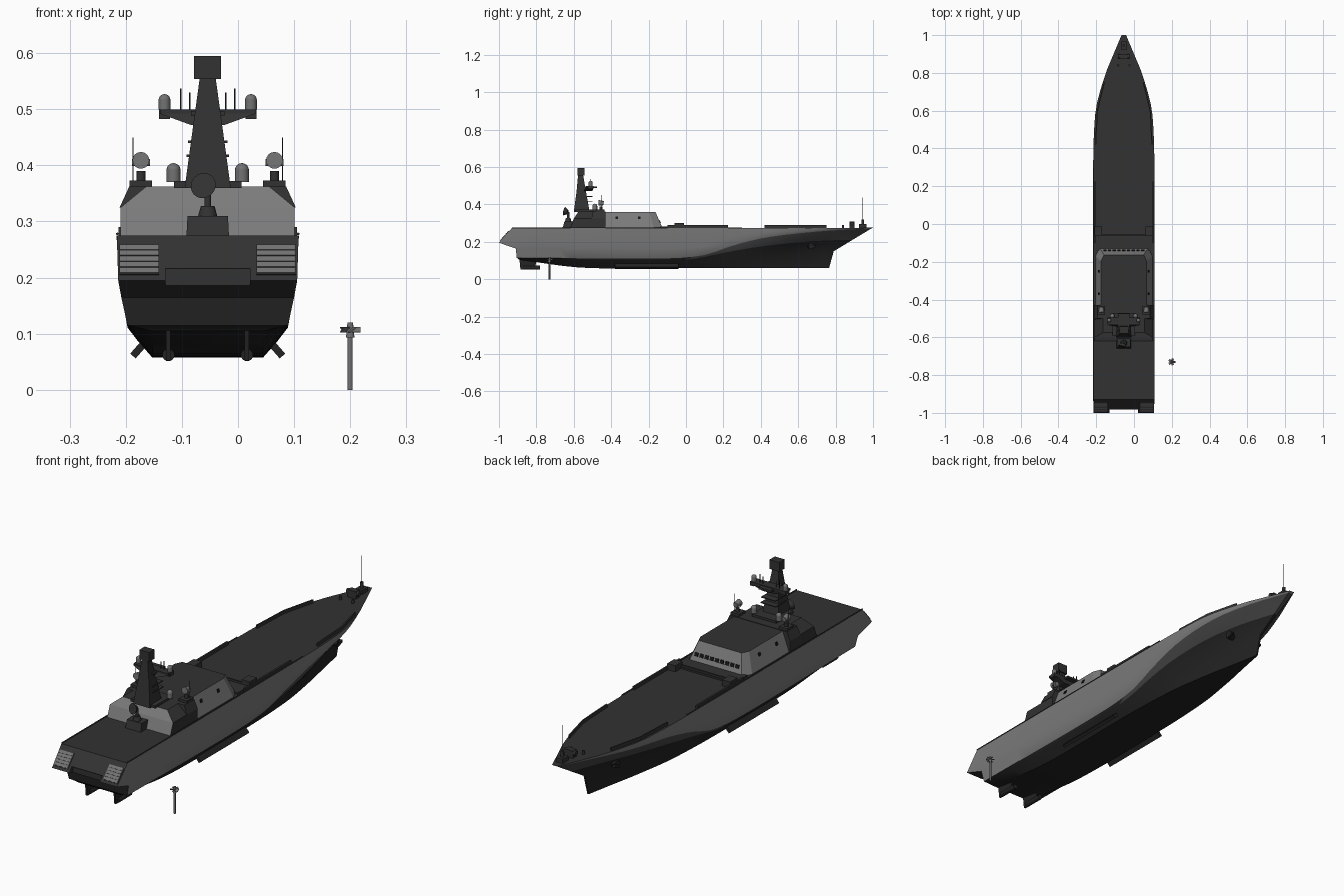
import bpy, bmesh, math
from mathutils import Vector, Matrix

if "Cube" in bpy.data.objects:
    bpy.data.objects.remove(bpy.data.objects["Cube"])

CX = -0.054
SMOOTH = []


def mat(name, v):
    m = bpy.data.materials.new(name)
    m.diffuse_color = (v, v, v, 1)
    m.use_nodes = True
    m.node_tree.nodes["Principled BSDF"].inputs["Base Color"].default_value = m.diffuse_color
    return m


LIGHT, DECK = mat("hull_grey", 0.2), mat("deck_dark", 0.032)
MID, BLACK = mat("shadow_grey", 0.06), mat("underwater_black", 0.017)
FIT, GLASS = mat("fitting_grey", 0.17), mat("glass_black", 0.008)


def finish(name, bm, mats, rule=None, smooth=False):
    bmesh.ops.recalc_face_normals(bm, faces=bm.faces)
    if rule:
        for f in bm.faces:
            f.material_index = rule(f)
    me = bpy.data.meshes.new(name)
    bm.to_mesh(me)
    bm.free()
    for m in mats:
        me.materials.append(m)
    ob = bpy.data.objects.new(name, me)
    bpy.context.collection.objects.link(ob)
    if smooth:
        SMOOTH.append(ob)
    return ob


def loft(name, rings, mats, rule=None):
    bm = bmesh.new()
    vs = [[bm.verts.new((CX + p[0], p[1], p[2])) for p in r] for r in rings]
    n = len(vs[0])
    for a, b in zip(vs, vs[1:]):
        for i in range(n):
            bm.faces.new((a[i], a[(i + 1) % n], b[(i + 1) % n], b[i]))
    bm.faces.new(vs[0])
    bm.faces.new(vs[-1])
    return finish(name, bm, mats, rule)


def rect(x0, x1, y0, y1, z):
    return [(x0, y0, z), (x1, y0, z), (x1, y1, z), (x0, y1, z)]


def box(name, x0, x1, y0, y1, z0, z1, m):
    return loft(name, [rect(x0, x1, y0, y1, z0), rect(x0, x1, y0, y1, z1)], [m])


def slab(name, c, size, rot, m):
    bm = bmesh.new()
    bmesh.ops.create_cube(bm, size=1, matrix=Matrix.Translation((CX + c[0], c[1], c[2]))
                          @ rot @ Matrix.Diagonal((*size, 1)))
    return finish(name, bm, [m])


def rod(name, a, b, r, m, r2=None, seg=16):
    a, b = Vector(a), Vector(b)
    d = b - a
    mx = Matrix.Translation((a + b) / 2 + Vector((CX, 0, 0))) @ d.to_track_quat('Z', 'Y').to_matrix().to_4x4()
    bm = bmesh.new()
    bmesh.ops.create_cone(bm, cap_ends=True, segments=seg, radius1=r,
                          radius2=r if r2 is None else r2, depth=d.length, matrix=mx)
    return finish(name, bm, [m], smooth=True)


def dome(name, x, y, z0, r, h, m):
    # cylinder topped with a hemisphere
    rod(name + "_base", (x, y, z0), (x, y, z0 + h - r), r, m)
    bm = bmesh.new()
    bmesh.ops.create_uvsphere(bm, u_segments=16, v_segments=10, radius=r,
                              matrix=Matrix.Translation((CX + x, y, z0 + h - r)))
    finish(name, bm, [m], smooth=True)


def curve(keys, y):
    # smooth interpolation of (y, half_width, z) keys
    n = len(keys)
    k = max(0, min(n - 2, sum(q[0] <= y for q in keys) - 1))
    def tan(i, c):
        a, b = keys[max(i - 1, 0)], keys[min(i + 1, n - 1)]
        return (b[c] - a[c]) / (b[0] - a[0])
    p, q = keys[k], keys[k + 1]
    h = q[0] - p[0]
    t = (y - p[0]) / h
    return [(2*t**3 - 3*t*t + 1) * p[c] + (t**3 - 2*t*t + t) * h * tan(k, c)
            + (3*t*t - 2*t**3) * q[c] + (t**3 - t*t) * h * tan(k + 1, c) for c in (1, 2)]


# hull: lengthwise lines from deck edge to bilge
deck_k = [(-.93, .162, .275), (.3, .162, .275), (.5, .157, .275), (.63, .144, .275),
          (.8, .095, .275), (.9, .054, .275), (1, .012, .276)]
knuckle_k = [(-.905, .143, .115), (-.1, .143, .112), (.1, .145, .13), (.25, .15, .18),
             (.42, .153, .222), (.63, .136, .248), (.8, .088, .262), (.99, .010, .271)]
flare_k = [(-.9, .128, .112), (-.5, .125, .09), (0, .123, .09), (.25, .115, .11),
           (.45, .085, .135), (.65, .042, .15), (.79, .004, .15)]
bilge_k = [(-.895, .1, .105), (-.55, .098, .062), (0, .098, .06), (.3, .085, .06),
           (.5, .055, .06), (.65, .025, .06), (.765, .003, .06)]
N = 32


def line(keys):
    out = []
    for i in range(N + 1):
        y = keys[0][0] + i / N * (keys[-1][0] - keys[0][0])
        w, z = curve(keys, y)
        out.append(Vector((max(w, .002), y, z)))
    return out


def between(a, b, f, bump=0.0):
    return [p.lerp(q, f) + Vector((bump * (1 - i / N), 0, 0)) for i, (p, q) in enumerate(zip(a, b))]


deck, knuckle, flare, bilge = map(line, (deck_k, knuckle_k, flare_k, bilge_k))
wall, shelf = between(deck, knuckle, .5, .007), between(deck, knuckle, .69, .005)
wall[0].y, shelf[0].y = -1.0, -.91
rows = [deck, wall, shelf, knuckle, between(knuckle, flare, .5), flare, bilge]
bm = bmesh.new()
V = {s: [[bm.verts.new((CX + s * p.x, p.y, p.z)) for p in r] for r in rows] for s in (-1, 1)}
BAND = [0, 0, 0, 2, 3, 3]


def quad(vs, mi):
    bm.faces.new(vs).material_index = mi


for i in range(N):
    for s in (-1, 1):
        for r in range(6):
            a, b = V[s][r], V[s][r + 1]
            mi = 3 if BAND[r] == 2 and a[i].co.y < 0 else BAND[r]
            quad((a[i], a[i + 1], b[i + 1], b[i]), mi)
    for r, mi in ((0, 1), (6, 3)):
        a, b = V[-1][r], V[1][r]
        quad((a[i], a[i + 1], b[i + 1], b[i]), mi)
for r in range(6):
    for e, mi in ((0, 1 if r < 2 else 3), (N, BAND[r])):
        quad((V[-1][r][e], V[1][r][e], V[1][r + 1][e], V[-1][r + 1][e]), mi)
hull = finish("hull", bm, [LIGHT, DECK, MID, BLACK], smooth=True)

# notch in the middle of the stern
cutter = box("stern_notch_cutter", -.075, .075, -1.05, -.972, .15, .216, DECK)
cutter.hide_render = True
cutter.hide_viewport = True
mod = hull.modifiers.new("stern_notch", 'BOOLEAN')
mod.object, mod.operation, mod.solver = cutter, 'DIFFERENCE', 'EXACT'

# deckhouses: light walls, dark roofs
def house_ring(w, ya, ys, yf, wf, z):
    return [(-w, ya, z), (w, ya, z), (w, ys, z), (wf, yf, z), (-wf, yf, z), (-w, ys, z)]


loft("main_deckhouse", [house_ring(.152, -.44, -.17, -.125, .13, .272),
                        house_ring(.12, -.44, -.195, -.163, .105, .36)],
     [LIGHT, DECK], lambda f: int(f.normal.z > .8))
loft("aft_deckhouse", [rect(-.155, .155, -.62, -.43, .272), rect(-.155, .155, -.6, -.43, .325),
                       rect(-.11, .11, -.575, -.43, .362)],
     [LIGHT, DECK], lambda f: int(f.normal.y > -.5))
box("mast_base", -.06, .06, -.59, -.47, .36, .372, DECK)
box("fore_deck_step", -.15, .15, -.14, -.05, .27, .282, DECK)
box("breakwater", -.155, .155, -.062, -.054, .27, .29, DECK)
for i in range(9):
    x = -.1 + i * .025
    slab("bridge_window", (x, -.14, .308), (.017, .006, .016), Matrix.Rotation(math.radians(23), 4, 'X'), GLASS)

# tapered mast with top radar and cross arm
loft("mast", [rect(-.041, .041, -.6, -.515, .36), rect(-.026, .026, -.585, -.535, .47),
              rect(-.014, .014, -.577, -.55, .557)], [DECK])
box("top_radar", -.024, .024, -.58, -.543, .554, .595, DECK)
loft("cross_arm", [rect(-.03, .03, -.545, -.5, .472), rect(-.085, .085, -.535, -.495, .492),
                   rect(-.085, .085, -.535, -.495, .5)], [DECK])
box("mast_platform", -.03, .03, -.56, -.475, .488, .497, DECK)
box("lower_mast_bracket", -.038, .038, -.57, -.5, .415, .419, DECK)
box("middle_mast_bracket", -.035, .035, -.57, -.5, .44, .444, DECK)

# aft satellite dish on pedestal
loft("dish_pedestal", [rect(-.038, .038, -.66, -.6, .272), rect(-.036, .036, -.65, -.6, .31)], [DECK])
rod("dish_turret", (0, -.63, .31), (0, -.63, .328), .017, DECK, .012)
rod("dish_arm", (0, -.63, .325), (0, -.63, .36), .006, DECK)
rod("dish", (-.003, -.633, .36), (-.008, -.65, .364), .012, DECK, .023, 24)

for s in (-1, 1):
    # mast fittings
    box("arm_end_box", s * .077 - .01, s * .077 + .01, -.525, -.495, .483, .5, DECK)
    dome("arm_radome", s * .077, -.51, .5, .0105, .027, FIT)
    rod("mast_whip_outer", (s * .048, -.51, .5), (s * .048, -.51, .537), .0018, DECK, seg=6)
    rod("mast_whip_inner", (s * .032, -.51, .5), (s * .032, -.51, .53), .0018, DECK, seg=6)
    dome("bridge_radome", s * .061, -.487, .37, .0125, .034, FIT)
    # side platforms with searchlights
    loft("side_platform", [rect(s * .115 - .042, s * .115 + .042, -.505, -.43, .325),
                           rect(s * .11 - .03, s * .11 + .03, -.5, -.43, .362)], [DECK])
    box("light_plinth", s * .119 - .02, s * .119 + .02, -.48, -.435, .36, .373, DECK)
    rod("light_post", (s * .119, -.455, .373), (s * .119, -.455, .39), .008, DECK)
    rod("light_yoke", (s * .119 - .016, -.453, .405), (s * .119 + .016, -.453, .405), .006, FIT)
    rod("searchlight", (s * .119, -.44, .407), (s * .119, -.468, .409), .011, FIT, .015)
    rod("bridge_whip", (s * .133, -.45, .37), (s * .133, -.45, .45), .0009, DECK, seg=6)
    box("corner_locker", s * .137 - .018, s * .137 + .018, -.515, -.48, .27, .3, DECK)
    box("fore_locker", s * .135 - .02, s * .135 + .02, -.062, -.012, .27, .302, DECK)
    # deck edge bulwarks
    box("middle_bulwark", s * .155 - .004, s * .155 + .004, -.1, .225, .27, .29, DECK)
    for y0, x0, y1, x1 in ((.42, .152, .6, .143), (.6, .143, .75, .106)):
        loft("fore_bulwark", [[(s * x, y, z) for x, y in
                               ((x0 - .006, y0), (x0, y0), (x1, y1), (x1 - .006, y1))]
                              for z in (.27, .289)], [DECK])
    rod("edge_rail", (s * .161, -.93, .278), (s * .161, .3, .278), .0025, DECK, seg=6)
    # portholes
    for y in (-.25, -.37):
        slab("porthole", (s * .1315, y, .329), (.006, .014, .014), Matrix.Rotation(-s * .36, 4, 'Y'), GLASS)
    # louvred stern panels lying on the slope
    slope = Matrix.Rotation(math.atan2(.08, .07), 4, 'X')
    slab("stern_panel_back", (s * .122, -.9695, .231), (.07, .07, .004), slope, MID)
    for i in range(5):
        z = .211 + i * .0102
        slab("stern_slat", (s * .122, -1 + (z - .195) * .875 - .002, z + .001), (.068, .0115, .005), slope, FIT)
    # anchors and their recesses
    rod("hawse", (s * .045, .66, .18), (s * .078, .67, .178), .016, BLACK)
    slab("anchor", (s * .077, .675, .172), (.012, .035, .012), Matrix.Rotation(.3, 4, 'X'), BLACK)
    # bilge fins, rudders and shaft hubs
    slab("bilge_fin", (s * .122, -.21, .073), (.034, .34, .013), Matrix.Rotation(s * .85, 4, 'Y'), BLACK)
    loft("rudder", [[(s * .07 + dx, y, z) for dx, y in ((-.004, a), (.004, a), (.004, b), (-.004, b))]
                    for a, b, z in ((-.885, -.81, .052), (-.893, -.79, .13))], [BLACK])
    rod("shaft_hub", (s * .07, -.87, .062), (s * .07, -.78, .062), .011, BLACK)
    # mooring gear
    rod("bollard", (s * .03, .84, .27), (s * .03, .84, .29), .006, DECK)

# bow gear and jackstaff
box("bow_winch", -.02, .02, .875, .9, .27, .308, DECK)
rod("winch_drum", (-.03, .888, .296), (.03, .888, .296), .011, DECK)
box("bow_mount", -.016, .016, .925, .965, .27, .295, DECK)
rod("bow_post", (0, .945, .29), (0, .945, .32), .007, DECK)
rod("jackstaff", (0, .945, .31), (0, .945, .436), .0013, DECK, seg=6)

# separate upright propeller and shaft
PX, PY = .2 - CX, -.73
rod("propeller_shaft", (PX, PY, 0), (PX, PY, .1), .0045, FIT)
rod("propeller_hub", (PX, PY, .093), (PX, PY, .12), .0075, FIT, .005)
for i in range(5):
    a = i * math.tau / 5
    rot = Matrix.Rotation(a, 4, 'Z') @ Matrix.Rotation(.7, 4, 'X')
    slab("propeller_blade", (PX + .0115 * math.cos(a), PY + .0115 * math.sin(a), .107),
         (.014, .014, .002), rot, FIT)

# smooth the rounded parts
bpy.ops.object.select_all(action='DESELECT')
for ob in SMOOTH:
    ob.select_set(True)
bpy.context.view_layer.objects.active = hull
bpy.ops.object.shade_smooth_by_angle(angle=math.radians(32))
